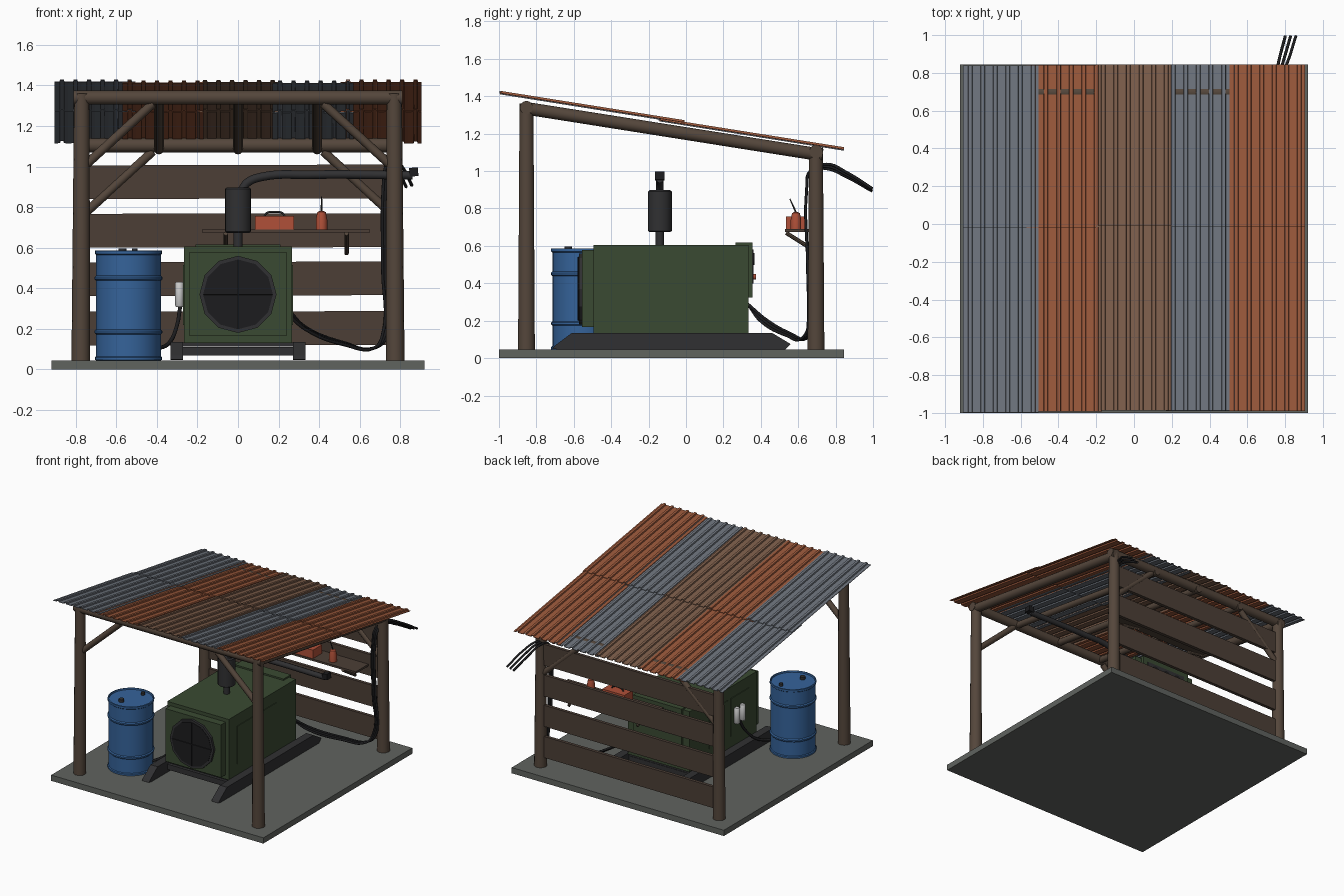
import bpy, bmesh, math, random
from mathutils import Vector, Matrix

if "Cube" in bpy.data.objects:
    bpy.data.objects.remove(bpy.data.objects["Cube"])

random.seed(4)


def mat(name, hexcol):
    m = bpy.data.materials.new(name)
    c = [int(hexcol[i:i + 2], 16) / 255 for i in (0, 2, 4)]
    m.diffuse_color = [x / 12.92 if x < .04 else ((x + .055) / 1.055) ** 2.4 for x in c] + [1]
    m.use_nodes = True
    m.node_tree.nodes["Principled BSDF"].inputs["Base Color"].default_value = m.diffuse_color
    return m


WOOD, PLANK = mat("wood", "54463B"), mat("plank", "4C3F36")
RUST, ZINC, BROWN = mat("rust", "98573A"), mat("zinc", "6C727B"), mat("brown_rust", "7C5D4A")
GREEN, DARK, BLACK = mat("green", "3A4A32"), mat("dark_steel", "303032"), mat("black", "1C1C1E")
BLUE, RED, WHITE, SLAB = mat("blue", "35639A"), mat("red", "B05038"), mat("white", "D8D8D8"), mat("concrete", "60635F")


def finish(bm, name, m, smooth=False):
    bmesh.ops.recalc_face_normals(bm, faces=bm.faces)
    me = bpy.data.meshes.new(name)
    bm.to_mesh(me)
    bm.free()
    me.materials.append(m)
    o = bpy.data.objects.new(name, me)
    bpy.context.collection.objects.link(o)
    if smooth:
        bpy.ops.object.select_all(action='DESELECT')
        o.select_set(True)
        bpy.context.view_layer.objects.active = o
        bpy.ops.object.shade_smooth_by_angle(angle=math.radians(40))
    return o


def box(name, x, y, z, m, tilt=0):
    """Box from (min, max) pairs; tilt turns it about y."""
    bm = bmesh.new()
    size = [b - a for a, b in (x, y, z)]
    mid = Vector([(a + b) / 2 for a, b in (x, y, z)])
    bmesh.ops.create_cube(bm, size=1, matrix=Matrix.Translation(mid)
                          @ Matrix.Rotation(tilt, 4, 'Y') @ Matrix.Diagonal((*size, 1)))
    return finish(bm, name, m)


def rod(name, a, b, r1, m, r2=None, n=14, smooth=True):
    """Round bar from point a to point b."""
    a, b = Vector(a), Vector(b)
    bm = bmesh.new()
    rot = (b - a).to_track_quat('Z', 'Y').to_matrix().to_4x4()
    bmesh.ops.create_cone(bm, cap_ends=True, segments=n, radius1=r1, radius2=r1 if r2 is None else r2,
                          depth=(b - a).length, matrix=Matrix.Translation((a + b) / 2) @ rot)
    return finish(bm, name, m, smooth)


def tube(name, pts, r, m):
    cu = bpy.data.curves.new(name, 'CURVE')
    cu.dimensions, cu.bevel_depth, cu.bevel_resolution = '3D', r, 2
    cu.resolution_u, cu.use_fill_caps = 6, True
    sp = cu.splines.new('BEZIER')
    sp.bezier_points.add(len(pts) - 1)
    for p, co in zip(sp.bezier_points, pts):
        p.co = co
        p.handle_left_type = p.handle_right_type = 'AUTO'
    cu.materials.append(m)
    o = bpy.data.objects.new(name, cu)
    bpy.context.collection.objects.link(o)
    return o


def lathe(name, prof, cx, cy, m, n=28):
    bm = bmesh.new()
    rings = [[bm.verts.new((cx + r * math.cos(2 * math.pi * i / n), cy + r * math.sin(2 * math.pi * i / n), z))
              for i in range(n)] for r, z in prof]
    for a, b in zip(rings, rings[1:]):
        for i in range(n):
            bm.faces.new((a[i], a[(i + 1) % n], b[(i + 1) % n], b[i]))
    bm.faces.new(rings[0])
    bm.faces.new(rings[-1])
    return finish(bm, name, m, True)


# Slab and timber frame
box("slab", (-.92, .92), (-1, .845), (0, .045), SLAB)
for s, side in ((-1, "left"), (1, "right")):
    for y, top, where in ((-.853, 1.36, "front"), (.695, 1.125, "back")):
        rod(f"{where}_{side}_post", (s * .775, y, .045), (s * .77, y, top), .046, WOOD, .038)
        rod(f"{where}_{side}_brace", (s * .76, y, top - .36), (s * .42, y, top - .05), .022, WOOD, n=10)
for y, z, where in ((-.853, 1.34, "front"), (.695, 1.105, "back")):
    rod(f"{where}_beam", (-.81, y, z), (.81, y, z), .035, WOOD)
for i, x in enumerate((-.775, -.39, 0, .39, .775)):
    rod(f"rafter_{i}", (x, -.87, 1.338), (x, .73, 1.085), .034 if abs(x) > .5 else .025, WOOD)

# Back wall planks
for i, z in enumerate((.203, .447, .685, .925)):
    box(f"wall_plank_{i}", (-.765, .765), (.687, .712), (z - .083, z + .083), PLANK, random.uniform(-.004, .004))


# Ribbed roof sheets: two overlapping rows of five
def sheet(name, x0, y0, y1, lift, m):
    prof, w, n = [], .4, 6
    pitch = w / n
    for i in range(n):
        a = x0 + i * pitch
        prof += [(a, 0), (a + pitch * .38, 0), (a + pitch * .42, .01), (a + pitch * .7, .01), (a + pitch * .74, 0)]
    prof.append((x0 + w, 0))
    bm = bmesh.new()
    rows = [[bm.verts.new((x, y, 1.409 - .159 * (y + 1) + lift + h)) for x, h in prof] for y in (y0, y1)]
    for i in range(len(prof) - 1):
        bm.faces.new((rows[0][i], rows[0][i + 1], rows[1][i + 1], rows[1][i]))
    o = finish(bm, name, m)
    if o.data.polygons[0].normal.z < 0:
        o.data.flip_normals()
    mod = o.modifiers.new("thickness", 'SOLIDIFY')
    mod.thickness, mod.offset = .004, -1


for i, (x, m) in enumerate(((-.905, ZINC), (-.57, RUST), (-.2, BROWN), (.17, ZINC), (.505, RUST))):
    up = .005 * (i % 2 == 0)
    j = random.uniform(-.006, .006)
    sheet(f"upper_roof_sheet_{i}", x, -.992 + j, -.014 + j, .006 + up, m)
    sheet(f"lower_roof_sheet_{i}", x, -.14 + j, .842 + j * .5, up - .003, m)

# Generator skids and cross bars
for s, side in ((-1, "left"), (1, "right")):
    bm = bmesh.new()
    f = bm.faces.new([bm.verts.new((s * .27, y, z)) for y, z in
                      ((-.715, .05), (-.7, .068), (-.61, .135), (.46, .135), (.56, .075), (.53, .046), (-.68, .046))])
    ext = bmesh.ops.extrude_face_region(bm, geom=[f])
    bmesh.ops.translate(bm, vec=(s * .062, 0, 0),
                        verts=[v for v in ext["geom"] if isinstance(v, bmesh.types.BMVert)])
    finish(bm, f"{side}_skid", DARK)
for i, y in enumerate((-.45, .28)):
    box(f"skid_crossbar_{i}", (-.28, .28), (y - .04, y + .04), (.068, .11), DARK)
box("skid_bed", (-.28, .28), (-.47, .32), (.112, .132), DARK)

# Generator housing, doors, radiator, control box
box("generator_housing", (-.267, .267), (-.495, .335), (.13, .605), GREEN)
for s, side in ((-1, "left"), (1, "right")):
    for i, y in enumerate((-.395, -.13)):
        box(f"{side}_door_{i}", tuple(sorted((s * .26, s * .272))), (y, y + .225), (.22, .515), GREEN)
box("radiator_shroud", (-.24, .24), (-.555, -.49), (.165, .578), GREEN)
rod("fan_ring", (0, -.55, .37), (0, -.573, .37), .19, DARK, n=12, smooth=False)
rod("fan_grille", (0, -.56, .37), (0, -.576, .37), .172, BLACK, n=12, smooth=False)
for i, d in enumerate((Vector((.17, 0, 0)), Vector((0, 0, .17)))):
    c = Vector((0, -.576, .37))
    rod(f"grille_bar_{i}", c - d, c + d, .003, BLACK, n=6)
box("control_box", (-.21, .21), (.265, .355), (.325, .617), GREEN)
box("gauge_panel", (-.17, .17), (.35, .36), (.4, .58), DARK)
for i, x in enumerate((-.1, 0, .1)):
    rod(f"gauge_{i}", (x, .355, .53), (x, .367, .53), .032, BLACK)
rod("stop_button", (.1, .355, .435), (.1, .374, .435), .016, RED)

# Exhaust
E = -.14
rod("exhaust_riser", (0, E, .6), (0, E, .69), .022, DARK)
lathe("muffler", [(.055, .673), (.064, .68), (.064, .89), (.055, .898)], 0, E, DARK, 20)
tube("exhaust_pipe", [(.02, E, .885), (.045, E, .92), (.12, E, .95), (.35, E, .96), (.86, E, .957)], .021, DARK)
box("exhaust_flap", (.845, .888), (E - .025, E + .025), (.952, .995), BLACK, -.1)

# Fuel drum with rims, hoops and bungs
hoop = lambda z: [(.16, z - .012), (.167, z - .005), (.167, z + .005), (.16, z + .012)]
lathe("fuel_drum", [(.16, .045), (.166, .047), (.166, .06), (.16, .065)] + hoop(.185) + hoop(.45)
      + [(.16, .565), (.166, .57), (.166, .585), (.158, .587), (.156, .575)], -.54, -.555, BLUE)
rod("large_bung", (-.57, -.63, .57), (-.57, -.63, .596), .02, DARK)
rod("small_bung", (-.51, -.45, .57), (-.51, -.45, .595), .014, DARK)

# Fuel filters and hose
for i, y in enumerate((-.22, -.29)):
    lathe(f"fuel_filter_{i}", [(.016, .308), (.021, .315), (.021, .425), (.016, .432)], -.289, y, WHITE, 14)
tube("fuel_hose", [(-.285, -.26, .31), (-.3, -.31, .22), (-.34, -.4, .13), (-.4, -.5, .1)], .01, BLACK)

# Shelf with brackets, toolbox and oil can
box("shelf", (-.178, .65), (.53, .69), (.675, .69), PLANK)
for i, x in enumerate((-.06, .535)):
    rod(f"shelf_bracket_{i}", (x, .535, .67), (x, .69, .572), .011, WOOD, n=8)
box("toolbox", (.083, .275), (.535, .645), (.69, .757), RED)
tube("toolbox_handle", [(.13, .59, .755), (.14, .59, .77), (.18, .59, .777), (.22, .59, .77), (.23, .59, .755)], .005, DARK)
lathe("oil_can", [(.028, .69), (.028, .74), (.021, .775), (.008, .782)], .412, .588, RED, 16)
rod("oil_can_spout", (.412, .59, .775), (.412, .555, .852), .005, DARK, .003, n=8)

# Power cables: along the floor, up the post and out
for i in (-1, 0, 1):
    d = i * .012
    tube(f"power_cable_{i + 1}", [
        (.24 + d, .33, .29), (.33, .41 + d, .205 + d * .5), (.53, .55 + d, .125 + d * .4),
        (.67, .63 + d, .105), (.722 + d, .652, .16), (.725 + d, .65, .5), (.728 + d, .645, .9),
        (.74 + d, .665, 1.0), (.757 + d, .75, 1.025 + d), (.79 + d * 2, .86, .98 + d), (.829 + i * .028, .995, .9 + d * .6)],
        .008, BLACK)
